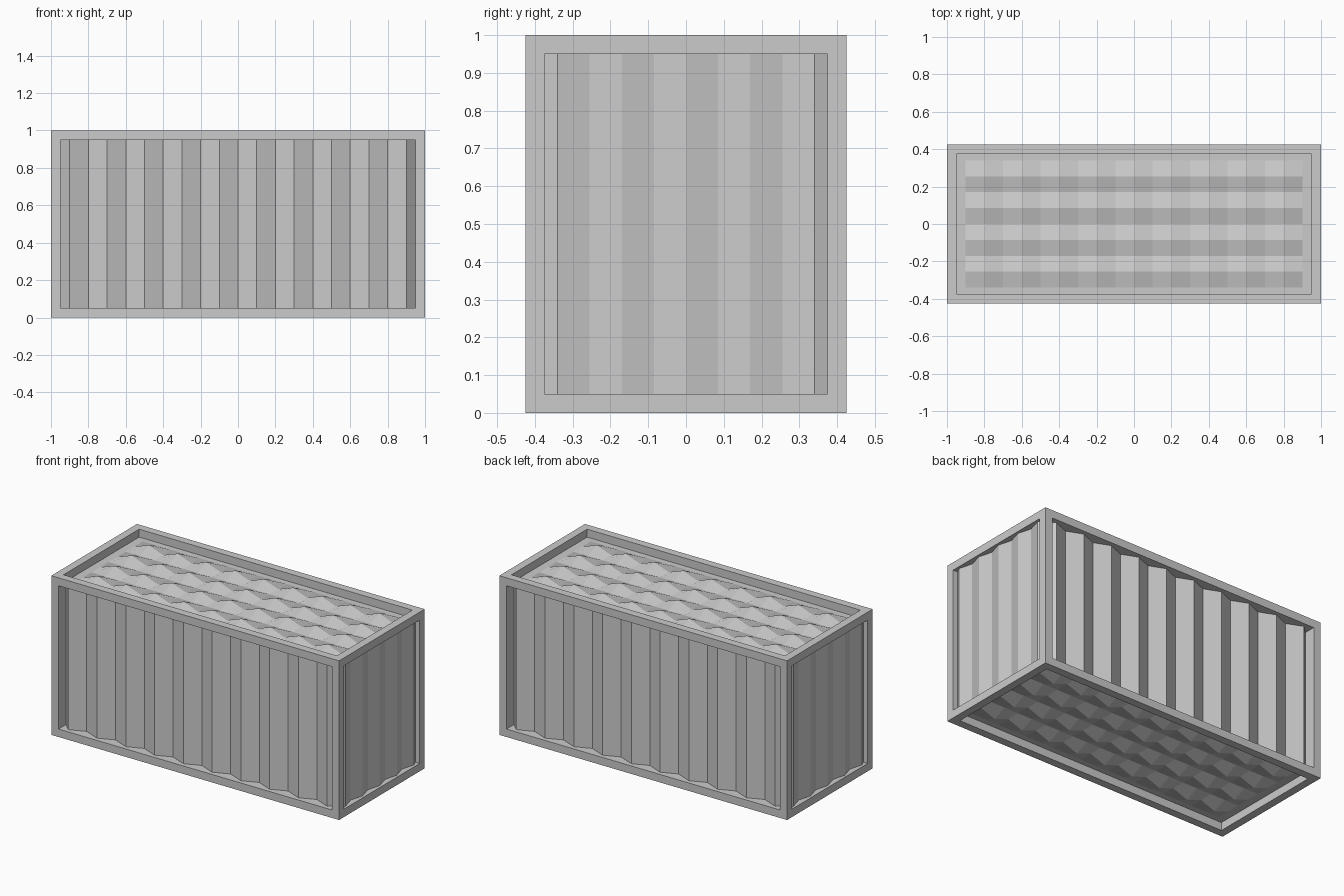
import bpy, bmesh

if "Cube" in bpy.data.objects:
    bpy.data.objects.remove(bpy.data.objects["Cube"])

X, Y, T = 1.0, 0.425, 0.05      # half length, half width, frame thickness


def finish(bm, name):
    bmesh.ops.remove_doubles(bm, verts=bm.verts[:], dist=1e-5)
    bmesh.ops.recalc_face_normals(bm, faces=bm.faces[:])
    mesh = bpy.data.meshes.new(name)
    bm.to_mesh(mesh)
    bm.free()
    obj = bpy.data.objects.new(name, mesh)
    bpy.context.collection.objects.link(obj)
    return obj


def loft(rows, name, closed=False):
    """Skin consecutive rows of points with quads."""
    bm = bmesh.new()
    vs = [[bm.verts.new(p) for p in row] for row in rows]
    n = len(rows[0])
    for a, b in zip(vs, vs[1:]):
        for k in range(n if closed else n - 1):
            m = (k + 1) % n
            bm.faces.new((a[k], a[m], b[m], b[k]))
    return finish(bm, name)


# Outer frame: box with every side inset, recessed and opened
bm = bmesh.new()
bmesh.ops.create_cube(bm, size=1)
for v in bm.verts:
    v.co = (v.co.x * 2 * X, v.co.y * 2 * Y, v.co.z + 0.5)
panels = bm.faces[:]
bmesh.ops.inset_individual(bm, faces=panels, thickness=T, use_even_offset=True)
for f in panels:
    n = f.normal.copy()
    rim = [(v.co.copy(), v.co - n * T) for v in f.verts]
    bmesh.ops.delete(bm, geom=[f], context='FACES_ONLY')
    for k in range(4):
        (a, b), (c, d) = rim[k], rim[(k + 1) % 4]
        bm.faces.new([bm.verts.new(p) for p in (a, c, d, b)])
finish(bm, "frame")

# Corrugated walls: one closed zigzag outline that tucks behind the posts
front = [(i * 0.1, -0.40 if i % 2 else -0.359) for i in range(-9, 10)]
right = [(0.962 if j % 2 else 0.985, j * 0.085) for j in range(-4, 5)]
tuck = [(0.95, -0.352), (0.95, -0.375), (0.97, -0.375)]
half = front + tuck + right + [(x, -y) for x, y in reversed(tuck)]
outline = half + [(-x, -y) for x, y in half]
loft([[(x, y, z) for x, y in outline] for z in (T, 1 - T)],
     "corrugated_walls", True)

# Corrugated roof and floor: ridges along x that rise and fall, flat rim
xs = [-0.95] + [i * 0.1 for i in range(-9, 10)] + [0.95]
ys = [-0.375] + [j * 0.085 for j in range(-4, 5)] + [0.375]
for name, base, sign in (("roof", 1 - T, 1), ("floor", T, -1)):
    loft([[(x, y, base + sign * (0.036 if i in range(2, 19, 2)
                                 and k in (2, 4, 6, 8) else 0))
           for k, y in enumerate(ys)] for i, x in enumerate(xs)], name)
